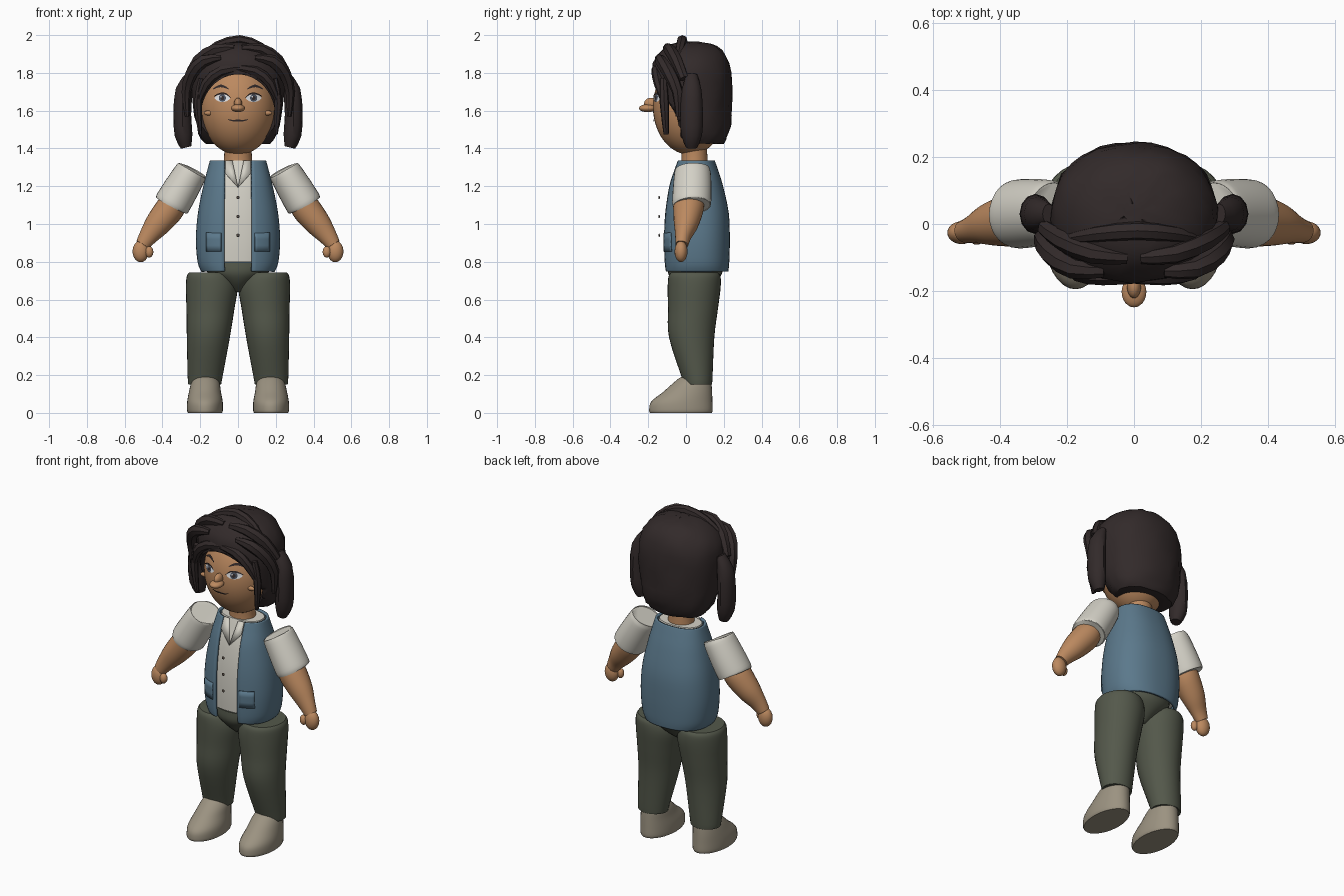
import bpy, bmesh, math, random
from mathutils import Vector, Matrix

if "Cube" in bpy.data.objects:
    bpy.data.objects.remove(bpy.data.objects["Cube"])

random.seed(4)


def material(name, r, g, b):
    m = bpy.data.materials.new(name)
    m.diffuse_color = (r, g, b, 1)
    m.use_nodes = True
    m.node_tree.nodes["Principled BSDF"].inputs["Base Color"].default_value = m.diffuse_color
    return m


SKIN = material("warm_skin", 0.50, 0.25, 0.115)
HAIR = material("dark_brown_hair", 0.032, 0.023, 0.023)
SHIRT = material("off_white_shirt", 0.66, 0.64, 0.57)
VEST = material("denim_blue", 0.105, 0.19, 0.26)
PANTS = material("olive_grey", 0.088, 0.098, 0.07)
SHOE = material("taupe", 0.33, 0.29, 0.22)
WHITE = material("eye_white", 0.75, 0.76, 0.78)
IRIS = material("slate_iris", 0.07, 0.085, 0.12)
BUTTON = material("button_brown", 0.09, 0.07, 0.055)


def finish(name, bm, mat, angle=40, fix=True):
    if fix:
        bmesh.ops.recalc_face_normals(bm, faces=bm.faces[:])
    me = bpy.data.meshes.new(name)
    bm.to_mesh(me)
    bm.free()
    me.materials.append(mat)
    ob = bpy.data.objects.new(name, me)
    bpy.context.collection.objects.link(ob)
    bpy.ops.object.select_all(action='DESELECT')
    ob.select_set(True)
    bpy.context.view_layer.objects.active = ob
    bpy.ops.object.shade_smooth_by_angle(angle=math.radians(angle))
    return ob


def skin_rings(rings, closed):
    # Bridge rings of points; closed rings also get end caps
    bm = bmesh.new()
    rows = [[bm.verts.new(p) for p in r] for r in rings]
    n = len(rows[0])
    for a, b in zip(rows, rows[1:]):
        for i in range(n if closed else n - 1):
            j = (i + 1) % n
            bm.faces.new((a[i], a[j], b[j], b[i]))
    if closed:
        bm.faces.new(rows[0])
        bm.faces.new(rows[-1])
    return bm


def refine(rows, steps=4):
    # Catmull-Rom smoothing of a list of number tuples
    out = []
    for i in range(len(rows) - 1):
        p0, p1, p2, p3 = (rows[max(0, min(len(rows) - 1, i + k))] for k in (-1, 0, 1, 2))
        for s in range(steps):
            t = s / steps
            out.append(tuple(0.5 * (2 * b + (c - a) * t + (2 * a - 5 * b + 4 * c - d) * t * t
                                    + (3 * b - a - 3 * c + d) * t ** 3)
                             for a, b, c, d in zip(p0, p1, p2, p3)))
    return out + [tuple(rows[-1])]


def power(v, e):
    return math.copysign(abs(v) ** e, v)


def section(row, angles, e):
    # Horizontal cross-section; angle 0 points to the front
    z, cx, cy, rx, ry = row
    return [(cx + rx * power(math.sin(a), e), cy - ry * power(math.cos(a), e), z) for a in angles]


def loft(name, rows, mat, n=32, e=1.0, steps=4, angle=40):
    angles = [2 * math.pi * i / n for i in range(n)]
    return finish(name, skin_rings([section(r, angles, e) for r in refine(rows, steps)], True), mat, angle)


def tube(name, path, mat, n=20, steps=4, angle=40):
    # path rows: x, y, z, radius sideways, radius front to back
    rows = refine(path, steps)
    rings = []
    for i, r in enumerate(rows):
        t = (Vector(rows[min(i + 1, len(rows) - 1)][:3]) - Vector(rows[max(i - 1, 0)][:3])).normalized()
        u = t.cross(Vector((0, 1, 0))).normalized()
        v = u.cross(t)
        rings.append([Vector(r[:3]) + u * r[3] * math.cos(k * math.tau / n) + v * r[4] * math.sin(k * math.tau / n)
                      for k in range(n)])
    return finish(name, skin_rings(rings, True), mat, angle)


def ellipsoid(name, c, r, mat, u=24, v=16):
    bm = bmesh.new()
    bmesh.ops.create_uvsphere(bm, u_segments=u, v_segments=v, radius=1,
                              matrix=Matrix.Translation(c) @ Matrix.Diagonal((*r, 1)))
    return finish(name, bm, mat)


def flip(s, path):
    return [(s * p[0], *p[1:]) for p in path]


# Legs and shoes
for s, side in ((-1, "left"), (1, "right")):
    leg = [(.15, .175, .062, .086, .075), (.18, .175, .06, .091, .08), (.4, .157, .03, .114, .12),
           (.55, .146, .037, .127, .132), (.66, .139, .043, .137, .14), (.72, .144, .045, .128, .138),
           (.742, .148, .045, .112, .125)]
    loft(side + "_trouser_leg", [(r[0], s * r[1], *r[2:]) for r in leg], PANTS)
    shoe = [(0, .175, -.027, .09, .163), (.015, .175, -.027, .095, .168), (.06, .175, -.022, .094, .162),
            (.11, .175, .008, .085, .13), (.155, .173, .032, .076, .103), (.185, .173, .048, .062, .082),
            (.192, .173, .05, .045, .06)]
    loft(side + "_shoe", [(r[0], s * r[1], *r[2:]) for r in shoe], SHOE, angle=50)
loft("trouser_seat", [(.64, 0, .04, .03, .05), (.69, 0, .045, .09, .11), (.74, 0, .048, .16, .143),
                      (.795, 0, .05, .175, .145)], PANTS)

# Shirt body
TORSO = refine([(.75, 0, .055, .188, .162), (.80, 0, .055, .207, .167), (.92, 0, .055, .216, .17),
                (1.06, 0, .055, .205, .164), (1.2, 0, .05, .177, .139), (1.29, 0, .05, .154, .111),
                (1.335, 0, .05, .142, .095)])
loft("shirt_body", [(r[0], 0, r[2], r[3] - .016, r[4] - .016) for r in TORSO if r[0] > .785],
     SHIRT, 48, .85, 1)


def edge_angle(x, rx, e=.85):
    return math.asin((x / rx) ** (1 / e))


# Vest: wraps round the torso and is open at the front
rings = []
for row in TORSO:
    a0 = edge_angle(.072, row[3])
    rings.append(section(row, [a0 + (math.tau - 2 * a0) * i / 48 for i in range(49)], .85))
vest = finish("vest", skin_rings(rings, False), VEST)
mod = vest.modifiers.new("thickness", 'SOLIDIFY')
mod.thickness = .014
mod.offset = 0

# Vest pockets
for s, side in ((-1, "left"), (1, "right")):
    rings = []
    for z, cx, cy, rx, ry in [r for r in TORSO if .85 < r[0] < .97]:
        a, b = edge_angle(.085, rx), edge_angle(.16, rx)
        rings.append(section((z, cx, cy, rx + .009, ry + .009),
                             [s * (a + (b - a) * i / 6) for i in range(7)], .85))
    pocket = finish(side + "_pocket", skin_rings(rings, False), VEST)
    mod = pocket.modifiers.new("thickness", 'SOLIDIFY')
    mod.thickness = .008
    mod.offset = 0

    # Collar flap
    bm = bmesh.new()
    bm.faces.new([bm.verts.new((s * x, y, z)) for x, y, z in
                  ((0, -.086, 1.195), (.068, -.066, 1.27), (.066, -.038, 1.335), (.03, -.042, 1.335))])
    flap = finish(side + "_collar", bm, SHIRT)
    flap.modifiers.new("thickness", 'SOLIDIFY').thickness = .006

    # Sleeve, forearm, hand and thumb
    tube(side + "_sleeve", flip(s, [(.243, .035, 1.284, .078, .088), (.25, .035, 1.272, .086, .096),
                                    (.30, .033, 1.188, .093, .102), (.345, .03, 1.112, .096, .103),
                                    (.353, .03, 1.098, .09, .097)]), SHIRT, 28)
    tube(side + "_forearm", flip(s, [(.335, .015, 1.12, .07, .082), (.365, .012, 1.075, .077, .08),
                                     (.425, 0, 1.0, .068, .065), (.475, -.015, .935, .05, .043),
                                     (.505, -.022, .89, .038, .034)]), SKIN, 24)
    ellipsoid(side + "_hand", (s * .515, -.026, .855), (.043, .034, .057), SKIN)
    ellipsoid(side + "_thumb", (s * .47, -.042, .852), (.022, .02, .03), SKIN, 16, 10)

# Shirt buttons
for i, z in enumerate((.94, 1.04, 1.14)):
    ellipsoid("button_%d" % (i + 1), (0, -.142, z), (.009, .004, .009), BUTTON, 12, 8)

# Head, neck and nose
loft("neck", [(1.3, 0, .045, .078, .07), (1.36, 0, .045, .073, .068), (1.45, 0, .04, .073, .068)], SKIN)
ellipsoid("head", (0, .02, 1.62), (.2, .195, .253), SKIN, 40, 28)
ellipsoid("nose_tip", (0, -.203, 1.613), (.037, .046, .021), SKIN)
ellipsoid("nose_bridge", (0, -.185, 1.638), (.021, .037, .03), SKIN)


def on_face(x, z, off):
    return (x, .02 - .195 * math.sqrt(1 - (x / .2) ** 2 - ((z - 1.62) / .253) ** 2) - off, z)


def forward(bm):
    # Turn thin face details towards the front
    bm.normal_update()
    bmesh.ops.reverse_faces(bm, faces=[f for f in bm.faces if f.normal.y > 0])
    return bm


def disc(name, x, z, rx, rz, mat, off, point=1.0):
    bm = bmesh.new()
    mid = bm.verts.new(on_face(x, z, off))
    rim = [bm.verts.new(on_face(x + rx * math.cos(a), z + rz * power(math.sin(a), point), off))
           for a in (math.tau * i / 24 for i in range(24))]
    for i in range(24):
        bm.faces.new((mid, rim[i], rim[(i + 1) % 24]))
    finish(name, forward(bm), mat, fix=False)


def stroke(name, pts, half, mat, off):
    # Tapered painted line across the face
    pts = refine(pts)
    last = len(pts) - 1
    bm = bmesh.new()
    rows = []
    for i, (x, z) in enumerate(pts):
        h = half * (.35 + .65 * math.sin(math.pi * i / last))
        rows.append([bm.verts.new(on_face(x, z + k * h, off)) for k in (-1, 1)])
    for a, b in zip(rows, rows[1:]):
        bm.faces.new((a[0], b[0], b[1], a[1]))
    finish(name, forward(bm), mat, fix=False)


# Eyes, brows, cheeks and mouth
for s, side in ((-1, "left"), (1, "right")):
    x = s * .083
    disc(side + "_eye", x, 1.667, .041, .021, WHITE, .004, 1.3)
    disc(side + "_iris", x, 1.667, .019, .02, IRIS, .006)
    disc(side + "_pupil", x, 1.667, .010, .011, HAIR, .008)
    disc(side + "_eye_glint", x - .007, 1.674, .004, .004, WHITE, .0095)
    stroke(side + "_upper_lid", [(s * a, z) for a, z in
                                 ((.04, 1.669), (.06, 1.686), (.083, 1.691), (.107, 1.686), (.128, 1.675))],
           .005, HAIR, .0085)
    stroke(side + "_brow", [(s * a, z) for a, z in ((.05, 1.715), (.075, 1.728), (.1, 1.73), (.132, 1.715))],
           .007, HAIR, .006)
    c = on_face(s * .155, 1.588, 0)
    ellipsoid(side + "_cheek", c, (.026, .012, .013), SKIN, 16, 10)
stroke("mouth", [(-.053, 1.553), (-.025, 1.547), (0, 1.548), (.025, 1.547), (.053, 1.553)], .005, HAIR, .006)

# Hair mass, with the face opening cut out
hair = loft("hair_mass", [(1.425, 0, .085, .17, .11), (1.45, 0, .078, .195, .135), (1.52, 0, .058, .22, .178),
                          (1.63, 0, .04, .237, .205), (1.75, 0, .035, .25, .21), (1.85, 0, .028, .235, .203),
                          (1.92, 0, .03, .175, .16), (1.955, 0, .03, .1, .1), (1.965, 0, .03, .03, .03)],
            HAIR, 30, .95, 2, 35)
for v in hair.data.vertices:
    v.co += Vector((random.uniform(-1, 1), random.uniform(-1, 1), random.uniform(-.5, .5))) * .005
bm = bmesh.new()
bmesh.ops.create_cone(bm, cap_ends=True, segments=48, radius1=1, radius2=1, depth=1,
                      matrix=Matrix.Translation((0, -.53, 1.57)) @ Matrix.Diagonal((.197, 1, .222, 1))
                      @ Matrix.Rotation(math.pi / 2, 4, 'X'))
cutter = finish("face_cutter", bm, HAIR)
cutter.hide_render = True
mod = hair.modifiers.new("face_opening", 'BOOLEAN')
mod.operation = 'DIFFERENCE'
mod.solver = 'EXACT'
mod.object = cutter
bpy.context.view_layer.objects.active = hair
bpy.ops.object.modifier_apply(modifier=mod.name)
bpy.data.objects.remove(cutter)

# Loose locks around the face and sides
LOCKS = {
    "side_lock": [(.255, .03, 1.79, .02, .03), (.285, .03, 1.71, .045, .052), (.295, .03, 1.58, .047, .06),
                  (.288, .03, 1.47, .047, .055), (.275, .03, 1.405, .028, .03)],
    "temple_lock": [(.195, -.12, 1.77, .015, .018), (.213, -.115, 1.64, .022, .025), (.2, -.105, 1.475, .01, .014)],
    "hairline_lock": [(-.02, -.155, 1.825, .02, .022), (.09, -.158, 1.81, .028, .026),
                      (.17, -.145, 1.745, .026, .026), (.212, -.115, 1.64, .012, .014)],
    "curl_lock": [(.09, -.14, 1.88, .015, .02), (.18, -.135, 1.865, .033, .03), (.245, -.09, 1.80, .034, .034),
                  (.275, -.045, 1.70, .026, .03), (.27, -.04, 1.57, .012, .015)],
    "crown_lock": [(.02, -.1, 1.93, .02, .02), (.12, -.09, 1.925, .032, .03), (.21, -.05, 1.865, .034, .032),
                   (.27, -.01, 1.77, .02, .025)],
}
for s, side in ((-1, "left"), (1, "right")):
    for name, path in LOCKS.items():
        tube(side + "_" + name, flip(s, path), HAIR, 12 if name == "side_lock" else 7, 2, 35)
tube("top_lock", [(-.2, -.045, 1.88, .012, .015), (-.11, -.03, 1.942, .025, .025), (.01, -.02, 1.974, .026, .028),
                  (.12, -.03, 1.935, .025, .025), (.2, -.045, 1.87, .012, .015)], HAIR, 7, 2, 35)
